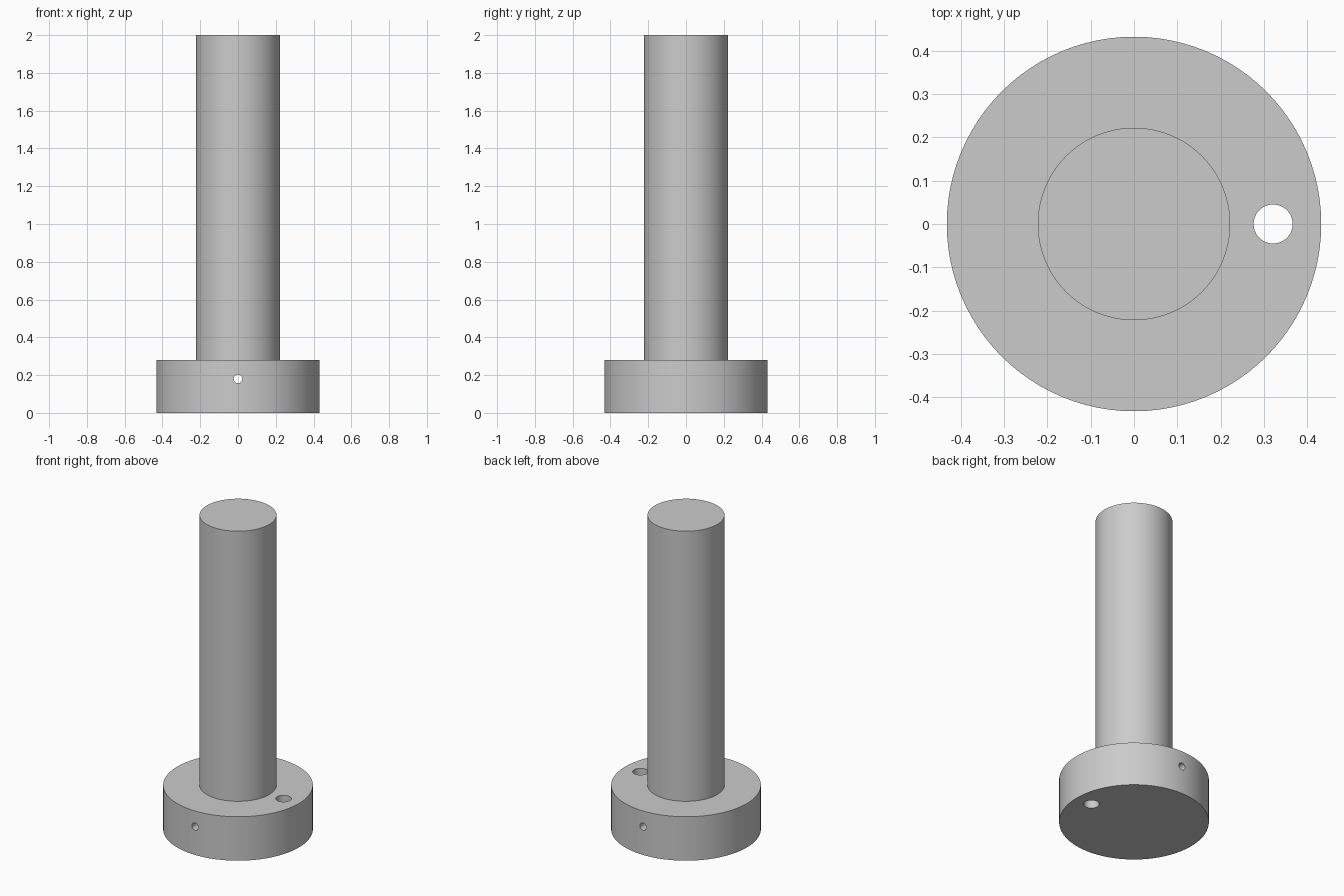
import bpy
import math

if "Cube" in bpy.data.objects:
    bpy.data.objects.remove(bpy.data.objects["Cube"], do_unlink=True)

grey = bpy.data.materials.new("plain grey")
grey.use_nodes = True
colour = (0.6, 0.6, 0.6, 1)
grey.diffuse_color = colour
grey.node_tree.nodes["Principled BSDF"].inputs["Base Color"].default_value = colour


def cylinder(name, radius, depth, centre, sides=96, rotation=(0, 0, 0)):
    bpy.ops.mesh.primitive_cylinder_add(vertices=sides, radius=radius, depth=depth,
                                        location=centre, rotation=rotation)
    obj = bpy.context.object
    obj.name = name
    obj.data.materials.append(grey)
    return obj


def boolean(target, other, operation):
    mod = target.modifiers.new(other.name, 'BOOLEAN')
    mod.operation = operation
    mod.solver = 'EXACT'
    mod.object = other
    bpy.context.view_layer.objects.active = target
    bpy.ops.object.modifier_apply(modifier=mod.name)
    bpy.data.objects.remove(other, do_unlink=True)


BASE_R, BASE_H, TOP = 0.432, 0.28, 2.0

# Round flange with a tall solid shaft fused on top
pin = cylinder("flanged_pin", BASE_R, BASE_H, (0, 0, BASE_H / 2))
overlap = 0.05
shaft_h = TOP - BASE_H + overlap
shaft = cylinder("shaft", 0.222, shaft_h, (0, 0, TOP - shaft_h / 2))
boolean(pin, shaft, 'UNION')

# Vertical bolt hole through the flange
bolt_hole = cylinder("bolt_hole", 0.045, 0.6, (0.321, 0, 0.1), 48)
boolean(pin, bolt_hole, 'DIFFERENCE')

# Small cross hole from front to back
cross_hole = cylinder("cross_hole", 0.023, 1.2, (0, 0, 0.18), 24, (math.pi / 2, 0, 0))
boolean(pin, cross_hole, 'DIFFERENCE')

# Smooth the round walls, keep the rims sharp
bpy.ops.object.select_all(action='DESELECT')
pin.select_set(True)
bpy.context.view_layer.objects.active = pin
bpy.ops.object.shade_smooth_by_angle(angle=math.radians(30))
